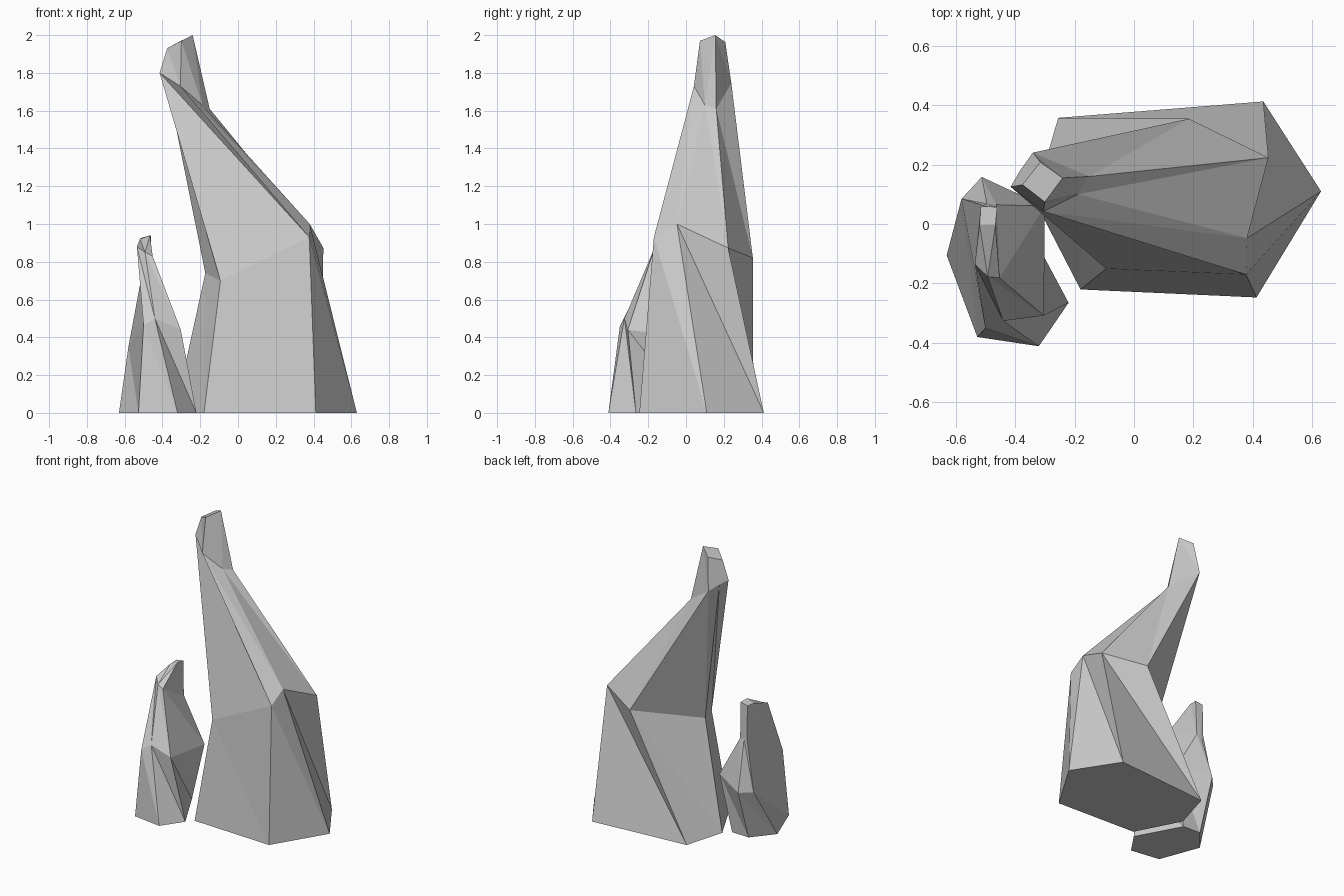
import bpy, bmesh


def rock_spire(name, rings):
    """Loft six-sided rings from the ground up and cap both ends."""
    bm = bmesh.new()
    loops = [[bm.verts.new(p) for p in ring] for ring in rings]
    for low, high in zip(loops, loops[1:]):
        for i in range(6):
            j = (i + 1) % 6
            # each facet folds from its upper left to its lower right corner
            bm.faces.new((low[i], low[j], high[i]))
            bm.faces.new((low[j], high[j], high[i]))
    bm.faces.new(loops[0][::-1])
    bm.faces.new(loops[-1])
    # repeated tip points collapse into single corners
    bmesh.ops.remove_doubles(bm, verts=bm.verts, dist=0.001)
    bmesh.ops.recalc_face_normals(bm, faces=bm.faces)
    mesh = bpy.data.meshes.new(name)
    bm.to_mesh(mesh)
    bm.free()
    obj = bpy.data.objects.new(name, mesh)
    bpy.context.collection.objects.link(obj)
    return obj


# Tall leaning rock: base, shoulder, neck, tip
rock_spire("tall_rock", [
    [(-.18, -.22, 0), (.412, -.247, 0), (.629, .11, 0),
     (.435, .412, 0), (-.255, .357, 0), (-.335, .08, 0)],
    [(-.093, -.15, .70), (.377, -.17, .93), (.38, -.048, 1.0),
     (.452, .223, .873), (.185, .354, .82), (-.173, .035, .74)],
    [(-.415, .125, 1.80), (-.305, .042, 1.73), (-.188, .10, 1.63),
     (-.15, .16, 1.61), (-.34, .24, 1.745), (-.383, .18, 1.78)],
    [(-.375, .132, 1.93), (-.30, .074, 1.97), (-.24, .155, 2.0),
     (-.24, .155, 2.0), (-.315, .208, 1.963), (-.375, .132, 1.93)],
])

# Small rock beside it: base, bulge, neck, tip
rock_spire("small_rock", [
    [(-.63, -.105, 0), (-.527, -.38, 0), (-.32, -.411, 0),
     (-.22, -.265, 0), (-.38, .035, 0), (-.51, .04, 0)],
    [(-.58, .085, .35), (-.50, -.35, .46), (-.44, -.326, .50),
     (-.303, -.308, .44), (-.30, .06, .395), (-.512, .158, .355)],
    [(-.515, .065, .70), (-.535, -.135, .88), (-.492, -.177, .85),
     (-.452, -.181, .83), (-.463, .065, .69), (-.495, .068, .69)],
    [(-.515, .06, .925), (-.519, -.003, .92), (-.466, -.004, .94),
     (-.466, -.004, .94), (-.46, .057, .935), (-.515, .06, .925)],
])
